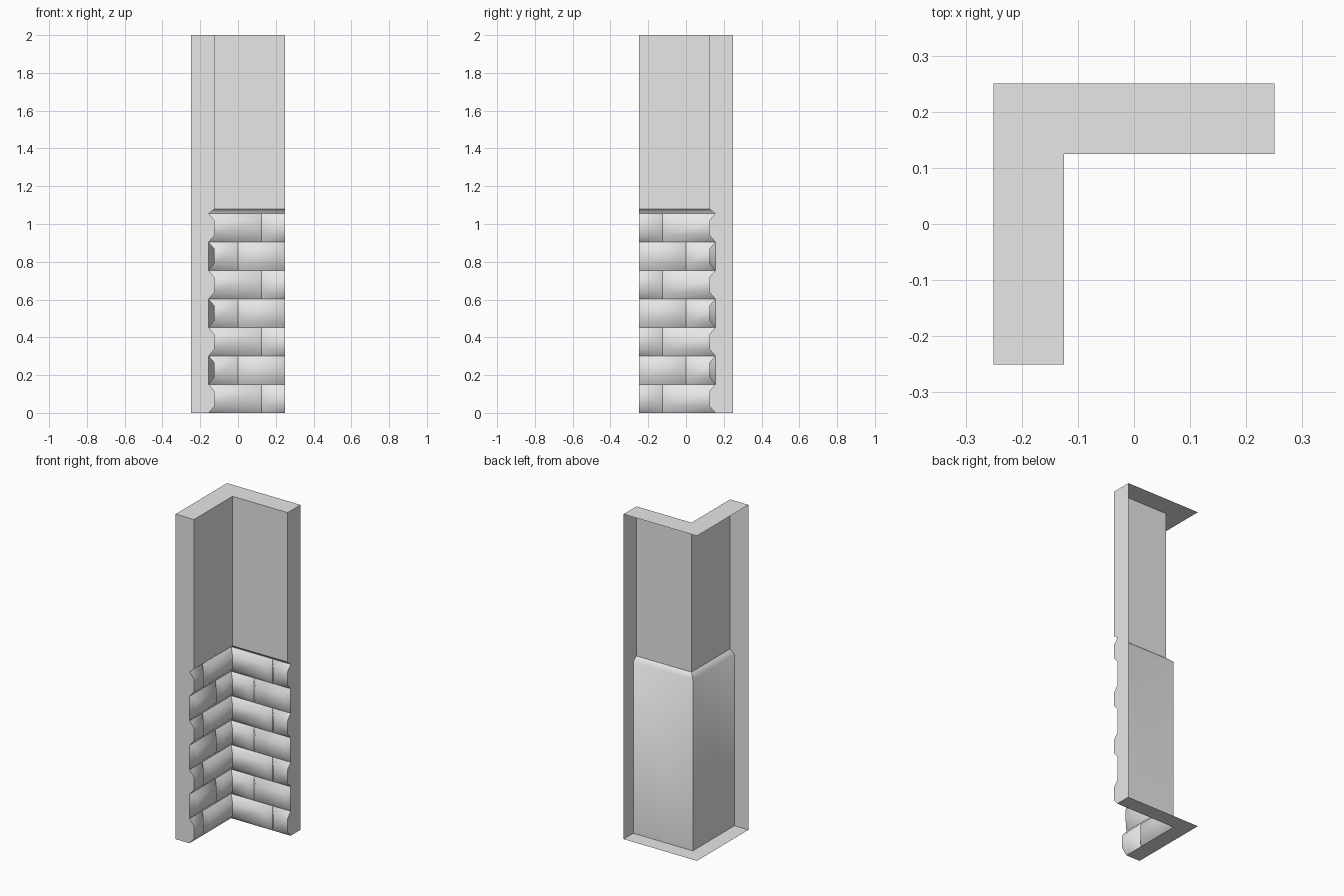
import bpy
import math

cube = bpy.data.objects.get("Cube")
if cube:
    bpy.data.objects.remove(cube, do_unlink=True)

HALF = 0.25       # half the width of the corner
FACE = 0.125      # distance of the inner wall face from the centre
DEEP = 0.03       # depth of the mortar behind the wall face
ROW = 1.055 / 7   # height of one brick row
LIP = 1.08        # where the plain upper wall begins
TOP = 2.0

grey = bpy.data.materials.new("plain_grey")
grey.use_nodes = True
grey.diffuse_color = (0.8, 0.8, 0.8, 1)
grey.node_tree.nodes["Principled BSDF"].inputs["Base Color"].default_value = (0.8, 0.8, 0.8, 1)


def build(name, polygons, smooth=False):
    """Make a part for both legs from polygons of (along, depth, height)."""
    for side in ("back", "right"):
        verts, faces, index = [], [], {}
        for poly in polygons:
            face = []
            for s, d, z in poly:
                p = (s, FACE + d, z) if side == "back" else (-FACE - d, -s, z)
                key = tuple(round(c, 5) for c in p)
                if key not in index:
                    index[key] = len(verts)
                    verts.append(p)
                face.append(index[key])
            faces.append(face if side == "back" else face[::-1])
        mesh = bpy.data.meshes.new(f"{side}_{name}")
        mesh.from_pydata(verts, [], faces)
        mesh.materials.append(grey)
        obj = bpy.data.objects.new(f"{side}_{name}", mesh)
        bpy.context.collection.objects.link(obj)
        if smooth:
            bpy.ops.object.select_all(action="DESELECT")
            obj.select_set(True)
            bpy.context.view_layer.objects.active = obj
            bpy.ops.object.shade_smooth_by_angle(angle=math.radians(60))


def wall(z0, d0, z1, d1):
    """Strip of inner wall, mitred into the corner."""
    return [(-FACE - d0, d0, z0), (HALF, d0, z0), (HALF, d1, z1), (-FACE - d1, d1, z1)]


def brick(s0, s1, z0, corner=False, cut=False):
    """Bevelled brick; open at the corner mitre, flat where cut off."""
    z1, bz = z0 + ROW, 0.035
    t0, t1 = s0 + DEEP, s1 - (0 if cut else DEEP)
    base = [(s0, DEEP, z0), (s1, DEEP, z0), (s1, DEEP, z1), (s0, DEEP, z1)]
    top = [(t0, 0, z0 + bz), (t1, 0, z0 + bz), (t1, 0, z1 - bz), (t0, 0, z1 - bz)]
    polys = [top]
    for i in range(3 if corner else 4):
        j = (i + 1) % 4
        polys.append([base[i], base[j], top[j], top[i]])
    return polys


# Plain wall above the bricks
build("upper_wall", [wall(LIP, 0, TOP, 0)])

# Mortar backing with its sloping lip
build("mortar", [wall(0, DEEP, ROW * 7, DEEP), wall(ROW * 7, DEEP, LIP, 0)], True)

# End, top and bottom of the shell; the outer sides stay open
back = HALF - FACE
build("end_cap", [[(HALF, DEEP, 0), (HALF, back, 0), (HALF, back, TOP),
                   (HALF, 0, TOP), (HALF, 0, LIP), (HALF, DEEP, ROW * 7)]])
build("top_cap", [[(-FACE, 0, TOP), (HALF, 0, TOP), (HALF, back, TOP), (-HALF, back, TOP)]])
build("bottom_cap", [[(-HALF, back, 0), (HALF, back, 0), (HALF, DEEP, 0), (-FACE - DEEP, DEEP, 0)]])

# Seven rows of bricks with staggered joints
for row in range(7):
    odd = row % 2
    joint = 0 if odd else FACE
    build(f"corner_brick_{row}", brick(-FACE - DEEP, joint, row * ROW, corner=True), True)
    build(f"outer_brick_{row}", brick(joint, HALF, row * ROW, cut=not odd), True)
